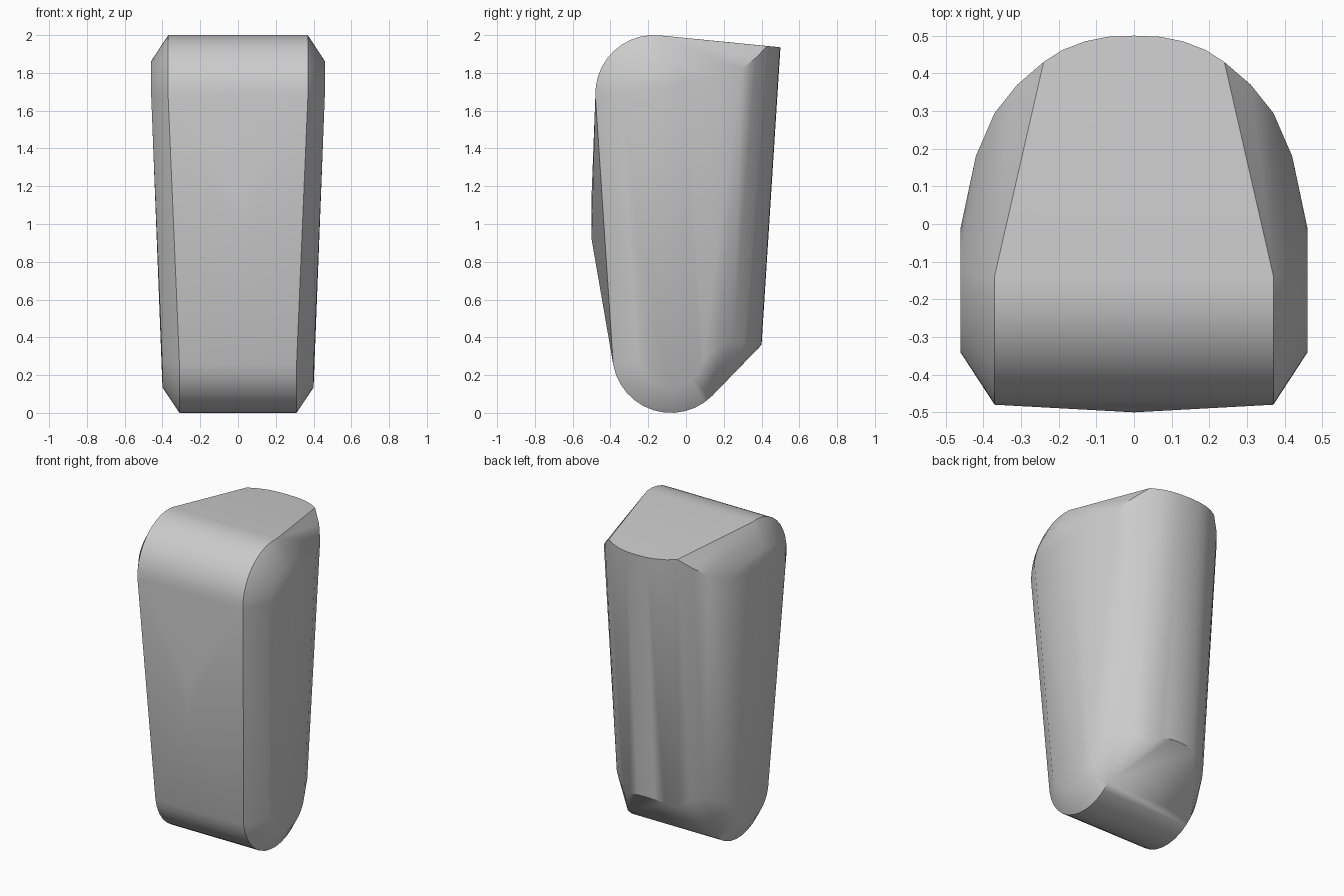
import bpy, bmesh, math

if "Cube" in bpy.data.objects:
    bpy.data.objects.remove(bpy.data.objects["Cube"])

grey = bpy.data.materials.new("light grey")
grey.diffuse_color = (0.6, 0.6, 0.6, 1)
grey.use_nodes = True
grey.node_tree.nodes["Principled BSDF"].inputs["Base Color"].default_value = grey.diffuse_color


def arc(x, cy, cz, r, start, end, n):
    """Points on an arc in the side plane; angles run from +y towards +z."""
    pts = []
    for i in range(n + 1):
        a = math.radians(start + (end - start) * i / n)
        pts.append((x, cy + r * math.cos(a), cz + r * math.sin(a)))
    return pts


half = []
# front, top and bottom rounded edges
half += arc(0.37, -0.17, 1.69, 0.31, 84, 182, 10)
half += arc(0.31, -0.08, 0.31, 0.31, 190, 315, 12)
# flat side panels, inset from the rounded edges
half += arc(0.46, -0.17, 1.69, 0.172, 20, 180, 12)
half += arc(0.40, -0.08, 0.31, 0.175, 190, 350, 12)
# curved back: top rim falling away to the sides
half += [(0, 0.5, 1.935), (0.07, 0.497, 1.935), (0.13, 0.485, 1.937),
         (0.19, 0.462, 1.939), (0.24, 0.43, 1.942), (0.31, 0.37, 1.88),
         (0.37, 0.295, 1.82), (0.42, 0.18, 1.77)]
# curved back: bottom rim above the slanted cut
half += [(0, 0.4, 0.36), (0.06, 0.397, 0.357), (0.12, 0.385, 0.345),
         (0.19, 0.35, 0.32), (0.25, 0.31, 0.37), (0.31, 0.25, 0.38),
         (0.36, 0.18, 0.35)]
# slight bulge on the front
half += [(0, -0.5, 1.15), (0, -0.5, 0.92)]

# the body is the convex skin around both mirrored halves
bm = bmesh.new()
for x, y, z in half:
    for side in ((1, -1) if x else (1,)):
        bm.verts.new((x * side, y, z))
hull = bmesh.ops.convex_hull(bm, input=bm.verts[:])
loose = [v for v in bm.verts if not v.link_faces]
bmesh.ops.delete(bm, geom=loose, context='VERTS')
bmesh.ops.dissolve_limit(bm, angle_limit=math.radians(0.5),
                         verts=bm.verts[:], edges=bm.edges[:])
bmesh.ops.recalc_face_normals(bm, faces=bm.faces[:])

mesh = bpy.data.meshes.new("body")
bm.to_mesh(mesh)
bm.free()
mesh.materials.append(grey)
body = bpy.data.objects.new("body", mesh)
bpy.context.collection.objects.link(body)
bpy.context.view_layer.objects.active = body
body.select_set(True)
bpy.ops.object.shade_smooth_by_angle(angle=math.radians(40))
